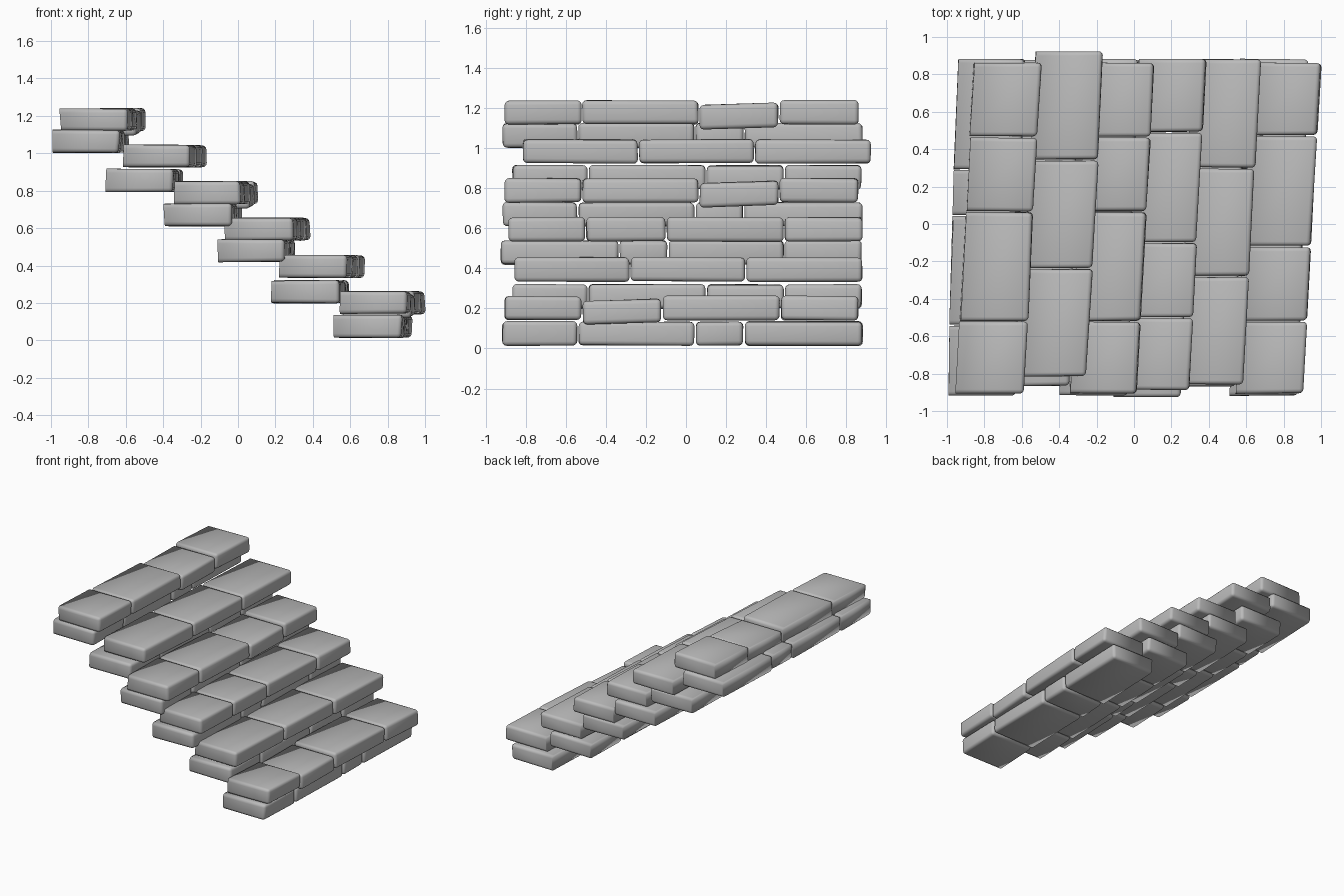
import bpy, bmesh, random
from mathutils import Vector

random.seed(4)
if "Cube" in bpy.data.objects:
    bpy.data.objects.remove(bpy.data.objects["Cube"], do_unlink=True)

stone = bpy.data.materials.new("grey stone")
stone.use_nodes = True
grey = (0.5, 0.5, 0.5, 1)
stone.diffuse_color = grey
stone.node_tree.nodes["Principled BSDF"].inputs["Base Color"].default_value = grey

TREAD, RISE = 0.36, 0.12
JITTER = 0.006


def jitter():
    return random.uniform(-JITTER, JITTER)


def brick(name, y0, y1, x0, x1, z0, z1):
    """Sheared stone from front end (x0, y0, z0) to back end (x1, y1, z1)."""
    bm = bmesh.new()
    bmesh.ops.create_cube(bm, size=1)
    for v in bm.verts:
        back, right, top = v.co.y > 0, v.co.x > 0, v.co.z > 0
        v.co = Vector(((x1 if back else x0) + TREAD * right + jitter(),
                       (y1 if back else y0) + jitter() / 2,
                       (z1 if back else z0) + RISE * top + jitter() / 2))
    # Rounded everywhere except around the hidden rear face
    rear = min(bm.faces, key=lambda f: f.calc_center_median().x)
    worn = [e for e in bm.edges if rear not in e.link_faces]
    bmesh.ops.bevel(bm, geom=worn, offset=0.022, segments=3,
                    profile=0.5, affect='EDGES', clamp_overlap=True)
    bmesh.ops.recalc_face_normals(bm, faces=bm.faces)
    for f in bm.faces:
        f.smooth = True
    mesh = bpy.data.meshes.new(name)
    bm.to_mesh(mesh)
    bm.free()
    mesh.materials.append(stone)
    bpy.context.collection.objects.link(bpy.data.objects.new(name, mesh))


def course(name, x, z, joints, drift, sunk=None):
    """Row of stones between joints, drifting in x; one stone may sit lower."""
    for i, (a, b) in enumerate(zip(joints, joints[1:])):
        xa, xb = (x + drift * (y + 0.91) for y in (a, b))
        drop = 0.025 if i == sunk else 0
        brick(f"{name}_stone_{i + 1}", a + 0.004, b - 0.004,
              xa, xb, z - drop, z - drop / 2)


# Joint patterns along the step
LONG_SECOND = (-0.91, -0.52, 0.065, 0.465, 0.865)
LONG_THIRD = (-0.91, -0.52, -0.12, 0.47, 0.865)
EVEN = (-0.86, -0.28, 0.3, 0.885)
BASE = (-0.92, -0.54, 0.045, 0.29, 0.885)
BASE_SHIFTED = (-0.87, -0.49, 0.1, 0.49, 0.88)
BASE_LONG_ENDS = (-0.93, -0.335, -0.09, 0.49, 0.88)

# Lower course of each step, from the bottom step upward: x, z, joints
lower = [(0.515, 0.015, BASE), (0.18, 0.2, BASE_SHIFTED),
         (-0.105, 0.42, BASE_LONG_ENDS), (-0.395, 0.61, BASE),
         (-0.71, 0.795, BASE_SHIFTED), (-0.995, 1.005, BASE)]
for n, (x, z, joints) in enumerate(lower):
    course(f"step_{n + 1}_base", x, z, joints, 0.03)

# Upper course: x, z, joints, index of the sunken stone
upper = [(0.545, 0.142, LONG_THIRD, 1), (0.22, 0.335, EVEN, None),
         (-0.07, 0.535, [y + 0.02 for y in LONG_THIRD], None),
         (-0.345, 0.73, LONG_SECOND, 2),
         (-0.62, 0.925, [y + 0.042 for y in EVEN], None),
         (-0.95, 1.12, LONG_SECOND, 2)]
for n, (x, z, joints, sunk) in enumerate(upper):
    course(f"step_{n + 1}_tread", x, z, joints, 0.053, sunk)
